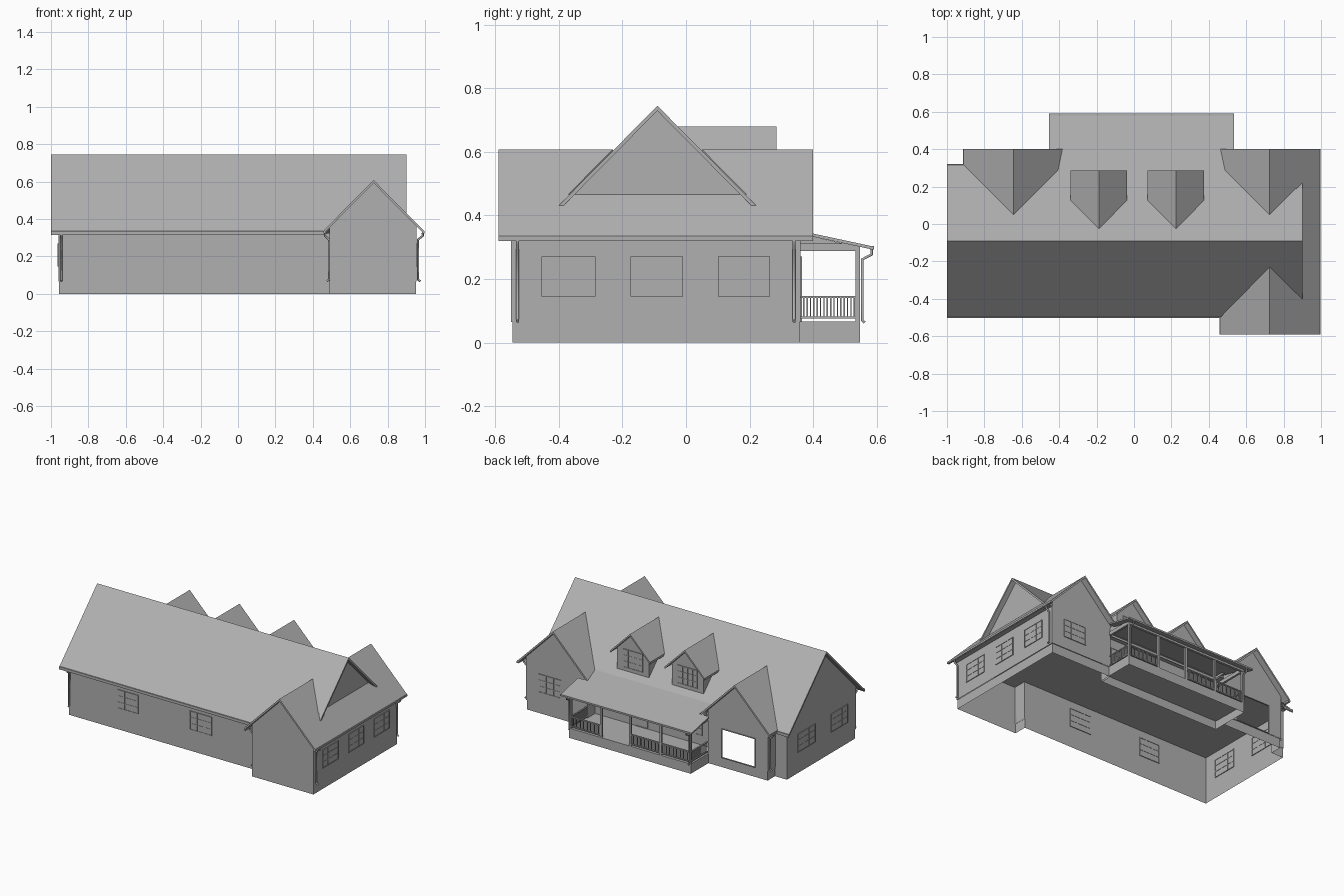
import bpy, bmesh
from mathutils import Vector

if "Cube" in bpy.data.objects:
    bpy.data.objects.remove(bpy.data.objects["Cube"])

grey = bpy.data.materials.new("mid_grey")
grey.diffuse_color = (0.435, 0.435, 0.435, 1)
grey.use_nodes = True
grey.node_tree.nodes["Principled BSDF"].inputs["Base Color"].default_value = grey.diffuse_color


def finish(name, bm, recalc=True):
    if recalc:
        bmesh.ops.recalc_face_normals(bm, faces=bm.faces)
    me = bpy.data.meshes.new(name)
    bm.to_mesh(me)
    bm.free()
    me.materials.append(grey)
    ob = bpy.data.objects.new(name, me)
    bpy.context.collection.objects.link(ob)
    return ob


def boxes(name, items):
    """Joined boxes given as (x0, x1, y0, y1, z0, z1)."""
    bm = bmesh.new()
    for x0, x1, y0, y1, z0, z1 in items:
        vs = bmesh.ops.create_cube(bm, size=1)['verts']
        for v in vs:
            v.co = Vector((x1 if v.co.x > 0 else x0, y1 if v.co.y > 0 else y0, z1 if v.co.z > 0 else z0))
    return finish(name, bm)


def panels(name, polys):
    """Flat polygons given as lists of 3D points."""
    bm = bmesh.new()
    for p in polys:
        bm.faces.new([bm.verts.new(c) for c in p])
    return finish(name, bm, False)


def shell(name, pts, z0, z1, skip=()):
    n = len(pts)
    return panels(name, [[(*pts[i], z0), (*pts[(i + 1) % n], z0), (*pts[(i + 1) % n], z1), (*pts[i], z1)]
                         for i in range(n) if i not in skip])


def roof(name, polys, height, t=0.016):
    """Plan outlines lifted onto a slope and thickened downwards."""
    bm = bmesh.new()
    for p in polys:
        top = [bm.verts.new((x, y, height(x, y))) for x, y in p]
        low = [bm.verts.new((x, y, height(x, y) - t)) for x, y in p]
        bm.faces.new(top)
        bm.faces.new(low[::-1])
        for i in range(len(p)):
            j = (i + 1) % len(p)
            bm.faces.new((top[i], low[i], low[j], top[j]))
    return finish(name, bm)


def window(name, axis, plane, u0, u1, z0, z1, cols=3, rows=3, glass=True):
    f, d = 0.004, 0.005
    bars = [(u0, u0 + f, z0, z1, d), (u1 - f, u1, z0, z1, d), (u0, u1, z0, z0 + f, d), (u0, u1, z1 - f, z1, d)]
    if glass:
        bars.append((u0, u1, z0, z1, 0.002))
        for i in range(1, cols):
            u = u0 + (u1 - u0) * i / cols
            bars.append((u - .002, u + .002, z0, z1, 0.004))
        for i in range(1, rows):
            z = z0 + (z1 - z0) * i / rows
            bars.append((u0, u1, z - .002, z + .002, 0.004))
    lo = lambda k: (plane - k, plane + k)
    boxes(name, [(a, b, *lo(k), c, e) if axis == 'y' else (*lo(k), a, b, c, e) for a, b, c, e, k in bars])


def downspout(name, pts, r=0.006):
    cu = bpy.data.curves.new(name, 'CURVE')
    cu.dimensions = '3D'
    cu.bevel_depth = r
    cu.bevel_resolution = 1
    cu.use_fill_caps = True
    cu.materials.append(grey)
    s = cu.splines.new('POLY')
    s.points.add(len(pts) - 1)
    for p, c in zip(s.points, pts):
        p.co = (*c, 1)
    bpy.context.collection.objects.link(bpy.data.objects.new(name, cu))


main_z = lambda x, y: 0.745 - 1.01 * abs(y + 0.09)
porch_z = lambda x, y: 0.302 + (0.59 - y) * 0.215
RW, LW = 0.725, -0.645                     # cross gable ridge positions


def cross_z(c, top=0.605):
    return lambda x, y: top - 1.01 * abs(x - c)


# walls and foundation (open underneath)
plan = [(-.96, -.46), (.49, -.46), (.49, -.55), (.955, -.55), (.955, .36), (.49, .36), (.49, .28),
        (-.42, .28), (-.42, .36), (-.87, .36), (-.87, .28), (-.96, .28)]
shell("house_walls", plan, 0.065, 0.325, skip=(2, 4, 8, 11))
shell("foundation", [(x * .996, y * .992) for x, y in plan], 0, 0.065)

# ceiling and soffits
panels("ceiling", [[(a, c, .325), (a, d, .325), (b, d, .325), (b, c, .325)] for a, b, c, d in
                   ((-.96, .46, -.5, .32), (.46, .99, -.55, .36), (-.905, -.39, .32, .36))])

# gable end walls, from foundation to ridge; the left rear one has an open bay
T = 0.01
za, zb = main_z(0, -.46) - T, main_z(0, .28) - T
panels("left_gable_wall", [[(-.96, -.46, .065), (-.96, -.46, za), (-.96, -.09, .745 - T), (-.96, .28, zb),
                            (-.96, .28, .065)]])
panels("right_gable_wall", [[(.865, -.36, .465), (.865, .18, .465), (.865, -.09, .745 - T)]])
g0, g1, gt = -0.775, -0.52, 0.265
for n, x0, x1, c, y, bay in (("wing_front", .49, .955, RW, -.55, []), ("wing_rear", .49, .955, RW, .36, []),
                             ("left_rear", -.87, -.42, LW, .36,
                              [(g0, .36, .065), (g0, .36, gt), (g1, .36, gt), (g1, .36, .065)])):
    z = cross_z(c, .605 - T)
    panels(n + "_gable_wall", [[(x0, y, .065)] + bay + [(x1, y, .065), (x1, y, z(x1, 0)), (c, y, .605 - T),
                                                        (x0, y, z(x0, 0))]])
window("open_bay_frame", 'y', .36, g0, g1, .065, gt, glass=False)

# main roof, cut at the valleys
roof("main_roof", [
    [(-1, -.5), (.46, -.5), (RW, -.23), (.9, -.405), (.9, -.09), (-1, -.09)],
    [(-1, -.09), (.9, -.09), (.9, .225), (RW, .05), (.455, .32), (-.375, .32), (LW, .05), (-.915, .32), (-1, .32)]],
    main_z)

# cross gable roofs
roof("wing_roof", [
    [(.46, -.59), (RW, -.59), (RW, -.23), (.46, -.5)],
    [(.46, .40), (RW, .40), (RW, .05), (.46, .315)],
    [(RW, -.59), (.995, -.59), (.995, .40), (RW, .40), (RW, .05), (.865, .19), (.865, -.37), (RW, -.23)]],
    cross_z(RW, .608))
roof("left_rear_roof", [[(LW + s * .266, .40), (LW + s * .266, .315), (LW, .05), (LW, .40)] for s in (-1, 1)],
     cross_z(LW, .608))

# dormers
for n, c in (("left", -.188), ("right", .224)):
    dz = cross_z(c, .68)
    roof(n + "_dormer_roof", [[(c + s * .151, .285), (c + s * .151, .127), (c, -.026), (c, .285)] for s in (-1, 1)],
         dz, .014)
    w, y = .12, .25
    zl, zt = main_z(0, y) - .005, dz(c + w, 0) - .008
    panels(n + "_dormer_walls", [[(c - w, y, zl), (c + w, y, zl), (c + w, y, zt), (c, y, .672), (c - w, y, zt)]] +
           [[(c + s * w, y, zl), (c + s * w, y, zt), (c + s * w, .09, zt)] for s in (-1, 1)])
    window(n + "_dormer_window", 'y', y, c - .075, c + .075, .425, .55, 4, 3)

# windows
for i, (a, b) in enumerate(((-.455, -.285), (-.175, -.01), (.1, .265))):
    window(f"right_window_{i}", 'x', .955, a, b, .145, .27, 3, 3)
for i, (a, b) in enumerate(((-.37, -.19), (-.02, .17))):
    window(f"left_window_{i}", 'x', -.96, a, b, .145, .27)
for i, (a, b) in enumerate(((-.585, -.43), (-.04, .125))):
    window(f"front_window_{i}", 'y', -.46, a, b, .147, .275)
window("wing_rear_window", 'y', .36, .69, .86, .145, .27)
for i, (a, b) in enumerate(((-.32, -.15), (.28, .42))):
    window(f"porch_window_{i}", 'y', .28, a, b, .13, .265)
window("porch_door", 'y', .28, .09, .19, .067, .27, 2, 4)

# porch roof, floor and base
X0, X1, Y1 = -.42, .5, .548
roof("porch_roof", [[(-.455, .59), (.535, .59), (.535, .40), (.49, .40), (.49, .28), (-.41, .28), (-.41, .40),
                     (-.455, .40)]], porch_z, .01)
boxes("porch_floor", [(X0, X1, .28, Y1, .056, .066)])
panels("porch_base", [[(X0, .28, 0), (X0, Y1, 0), (X0, Y1, .056), (X0, .28, .056)],
                      [(X0, Y1, 0), (X1, Y1, 0), (X1, Y1, .056), (X0, Y1, .056)],
                      [(X1, Y1, 0), (X1, .28, 0), (X1, .28, .056), (X1, Y1, .056)]])

# porch posts and beams
posts = [X0 + .008, -.19, .04, .26, X1 - .008]
yp = .54
boxes("porch_posts", [(x - .007, x + .007, yp - .007, yp + .007, .066, .295) for x in posts])
boxes("porch_beams", [(X0, X1, yp - .008, yp + .008, .288, .308)] +
      [(x - .007, x + .007, .28, yp, .288, .312) for x in (posts[0], posts[-1])])
panels("porch_roof_ends", [[(x, .36, .30), (x, .545, .30), (x, .36, .342)] for x in (posts[0], posts[-1])])

# railings, with a gap for the entrance
rails = []
for a, b in ((posts[0], posts[1]), (posts[1], posts[2]), (posts[3], posts[4])):
    rails += [(a, b, yp - .005, yp + .005, z, z + .007) for z in (.075, .14)]
    n = round((b - a) / .0105)
    for i in range(1, n):
        x = a + (b - a) * i / n
        rails.append((x - .002, x + .002, yp - .002, yp + .002, .08, .142))
for x in (posts[0], posts[-1]):
    rails += [(x - .005, x + .005, .36, yp, z, z + .007) for z in (.075, .14)]
    for i in range(1, 17):
        y = .36 + (yp - .36) * i / 17
        rails.append((x - .002, x + .002, y - .002, y + .002, .08, .142))
boxes("porch_railing", rails)

# gutters along the eaves
boxes("gutters", [(-1, .47, -.503, -.49, .322, .335), (.983, .998, -.59, .40, .322, .335),
                  (.457, .47, -.59, -.5, .322, .335), (-1, -.91, .31, .322, .322, .335),
                  (-.913, -.90, .32, .40, .322, .335), (-.455, .535, .58, .592, .293, .304)])

# downspouts
for n, x, y, ex in (("front_left", -.945, -.468, 0), ("wing_front_right", .963, -.53, .025),
                    ("wing_rear_right", .963, .34, .025), ("wing_front_left", .486, -.535, -.02),
                    ("left_rear", -.878, .345, -.025)):
    ey = -.025 if n == "front_left" else 0
    downspout(n + "_downspout", [(x + ex, y + ey, .324), (x + ex, y + ey, .31), (x, y, .29), (x, y, .075),
                                 (x + ex * .5, y + ey * .5, .067)])
for n, x in (("left", posts[0]), ("right", posts[-1])):
    downspout("porch_" + n + "_downspout", [(x, .584, .295), (x, .584, .277), (x, .555, .262), (x, .555, .07),
                                            (x, .562, .063)], .005)
